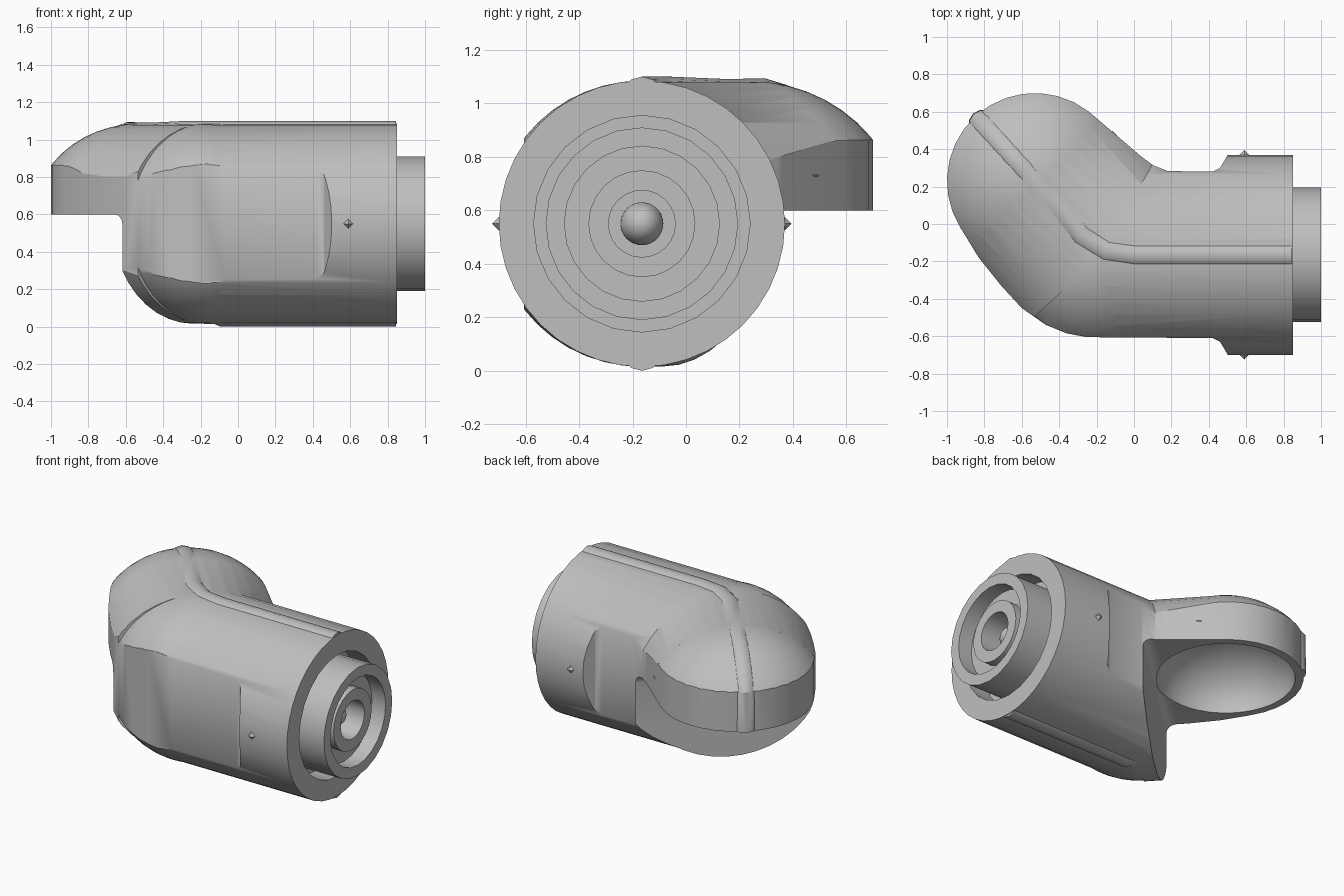
import bpy, bmesh, math
from math import radians, cos, sin, sqrt
from mathutils import Vector, Matrix

if "Cube" in bpy.data.objects:
    bpy.data.objects.remove(bpy.data.objects["Cube"], do_unlink=True)

grey = bpy.data.materials.new("plain grey")
grey.use_nodes = True
grey.diffuse_color = (0.52, 0.52, 0.52, 1)
grey.node_tree.nodes["Principled BSDF"].inputs["Base Color"].default_value = (0.52, 0.52, 0.52, 1)

AXIS_Y, AXIS_Z, R = -0.165, 0.55, 0.535
HEAD = Vector((-0.53, 0.23, AXIS_Z))
BEND = Vector((-0.17, AXIS_Y, AXIS_Z))
ALONG = (HEAD - BEND).normalized()
TURN = math.atan2(ALONG.y, ALONG.x)


def finish(name, bm):
    bmesh.ops.recalc_face_normals(bm, faces=bm.faces)
    mesh = bpy.data.meshes.new(name)
    bm.to_mesh(mesh)
    bm.free()
    mesh.materials.append(grey)
    obj = bpy.data.objects.new(name, mesh)
    bpy.context.collection.objects.link(obj)
    return obj


def activate(obj):
    bpy.ops.object.select_all(action='DESELECT')
    obj.select_set(True)
    bpy.context.view_layer.objects.active = obj


def combine(obj, tool, operation):
    activate(obj)
    mod = obj.modifiers.new(operation, 'BOOLEAN')
    mod.operation, mod.solver, mod.object = operation, 'EXACT', tool
    bpy.ops.object.modifier_apply(modifier=mod.name)
    bpy.data.objects.remove(tool, do_unlink=True)


def smooth(obj):
    activate(obj)
    bpy.ops.object.shade_smooth_by_angle(angle=radians(32))


def ellipsoid(name, centre, size):
    bm = bmesh.new()
    bmesh.ops.create_uvsphere(bm, u_segments=40, v_segments=24, radius=1,
                              matrix=Matrix.Translation(centre) @ Matrix.Diagonal((*size, 1)))
    return finish(name, bm)


def tube(name, start, end, side, height, segments=40):
    """Elliptical cylinder lying between two points."""
    way = Vector(end) - Vector(start)
    place = Matrix.Translation((Vector(start) + Vector(end)) / 2)
    place = place @ Matrix.Rotation(math.atan2(way.y, way.x), 4, 'Z')
    place = place @ Matrix.Diagonal((1, side, height, 1)) @ Matrix.Rotation(radians(90), 4, 'Y')
    bm = bmesh.new()
    bmesh.ops.create_cone(bm, cap_ends=True, segments=segments, radius1=1, radius2=1,
                          depth=way.length, matrix=place)
    return finish(name, bm)


def ridge(name, points, radius):
    """Round bar along a path, turned into a mesh."""
    curve = bpy.data.curves.new(name, 'CURVE')
    curve.dimensions = '3D'
    curve.bevel_depth, curve.bevel_resolution = radius, 4
    curve.use_fill_caps = True
    line = curve.splines.new('POLY')
    line.points.add(len(points) - 1)
    for p, co in zip(line.points, points):
        p.co = (*co, 1)
    obj = bpy.data.objects.new(name, curve)
    bpy.context.collection.objects.link(obj)
    activate(obj)
    bpy.ops.object.convert(target='MESH')
    obj = bpy.context.object
    obj.data.materials.clear()
    obj.data.materials.append(grey)
    return obj


# Round body, bend and domed head
body = tube("elbow_body", BEND, (0.85, AXIS_Y, AXIS_Z), R, R)
combine(body, ellipsoid("bend_part", BEND, (0.55, 0.55, R)), 'UNION')
combine(body, tube("neck_part", BEND, HEAD, 0.58, R - 0.001), 'UNION')
combine(body, ellipsoid("head_part", HEAD, (0.58, 0.58, R)), 'UNION')

# Vertical outline that makes the flat sides and the head wall
outline = [(0.9, -0.75), (0.53, -0.75), (0.49, -0.68), (0.46, -0.63), (0.42, -0.61), (-0.25, -0.605),
           (-0.36, -0.585), (-0.47, -0.54), (-0.6, -0.45), (-0.71, -0.33), (-0.83, -0.18)]
for i in range(15):
    a = radians(212 - i * 160 / 14)
    outline.append((HEAD.x + 0.47 * cos(a), HEAD.y + 0.47 * sin(a)))
outline += [(0.04, 0.36), (0.1, 0.315), (0.18, 0.283), (0.42, 0.28), (0.46, 0.3), (0.49, 0.35), (0.53, 0.42), (0.9, 0.42)]
bm = bmesh.new()
base = bm.faces.new([bm.verts.new((x, y, -0.2)) for x, y in outline])
top = bmesh.ops.extrude_face_region(bm, geom=[base])
bmesh.ops.translate(bm, vec=(0, 0, 1.6), verts=[v for v in top["geom"] if isinstance(v, bmesh.types.BMVert)])
combine(body, finish("outline_part", bm), 'INTERSECT')

# Raised seam over the top and down the head, and another below
path = [(0.845, AXIS_Y, 1.02), (0, AXIS_Y, 1.02), (-0.15, -0.145, 1.02), (-0.28, -0.06, 1.02)]
for d in (-0.1, 0.08, 0.17, 0.25, 0.32, 0.37, 0.41):
    p = HEAD + ALONG * d
    path.append((p.x, p.y, AXIS_Z + 0.47 * sqrt(1 - (d / 0.515) ** 2)))
path.append((path[-1][0], path[-1][1], 0.55))
combine(body, ridge("top_seam", path, 0.08), 'UNION')
combine(body, ridge("bottom_seam", [(0.845, AXIS_Y, 0.08), (-0.08, AXIS_Y, 0.08), (-0.2, AXIS_Y, 0.13)], 0.08), 'UNION')

# Clear the space under the head
bm = bmesh.new()
place = Matrix.Translation(Vector((-0.22, -0.07, -0.4)) + ALONG) @ Matrix.Rotation(TURN, 4, 'Z')
bmesh.ops.create_cube(bm, size=2, matrix=place @ Matrix.Diagonal((1, 1.5, 1, 1)))
bmesh.ops.bevel(bm, geom=bm.edges[:], offset=0.06, segments=4, profile=0.5, affect='EDGES')
combine(body, finish("under_part", bm), 'DIFFERENCE')

# Hollow in the underside of the head, and the socket in the body end
combine(body, ellipsoid("hollow_part", (HEAD.x, HEAD.y, 0.59), (0.42, 0.42, 0.32)), 'DIFFERENCE')
combine(body, tube("socket_part", (0.7, AXIS_Y, AXIS_Z), (0.95, AXIS_Y, AXIS_Z), 0.405, 0.405, 24), 'DIFFERENCE')
smooth(body)

# Stepped collar with its inner ring and bore
profile = [(0.7, 0), (0.7, 0.36), (1.0, 0.36), (1.0, 0.29), (0.9, 0.29), (0.9, 0.2),
           (0.96, 0.2), (0.96, 0.125), (0.78, 0.125), (0.78, 0)]
bm = bmesh.new()
verts = [bm.verts.new((x, AXIS_Y, AXIS_Z + r)) for x, r in profile]
edges = [bm.edges.new(pair) for pair in zip(verts, verts[1:])]
bmesh.ops.spin(bm, geom=verts + edges, cent=(0, AXIS_Y, AXIS_Z), axis=(1, 0, 0), angle=radians(360), steps=24)
bmesh.ops.remove_doubles(bm, verts=bm.verts, dist=0.0005)
smooth(finish("collar", bm))

# Rounded pin inside the bore
smooth(ellipsoid("centre_pin", (0.8, AXIS_Y, AXIS_Z), (0.1, 0.08, 0.08)))

# Tiny locating studs on the body sides and head wall
side = Vector((-ALONG.y, ALONG.x, 0))
spots = [(0.59, AXIS_Y - R, 0.55), (0.59, AXIS_Y + R, 0.55)]
spots += [HEAD + side * s * 0.47 - ALONG * 0.1 + Vector((0, 0, 0.18)) for s in (1, -1)]
for i, spot in enumerate(spots):
    bm = bmesh.new()
    bmesh.ops.create_uvsphere(bm, u_segments=4, v_segments=2, radius=0.025, matrix=Matrix.Translation(spot))
    finish("stud_%d" % (i + 1), bm)
